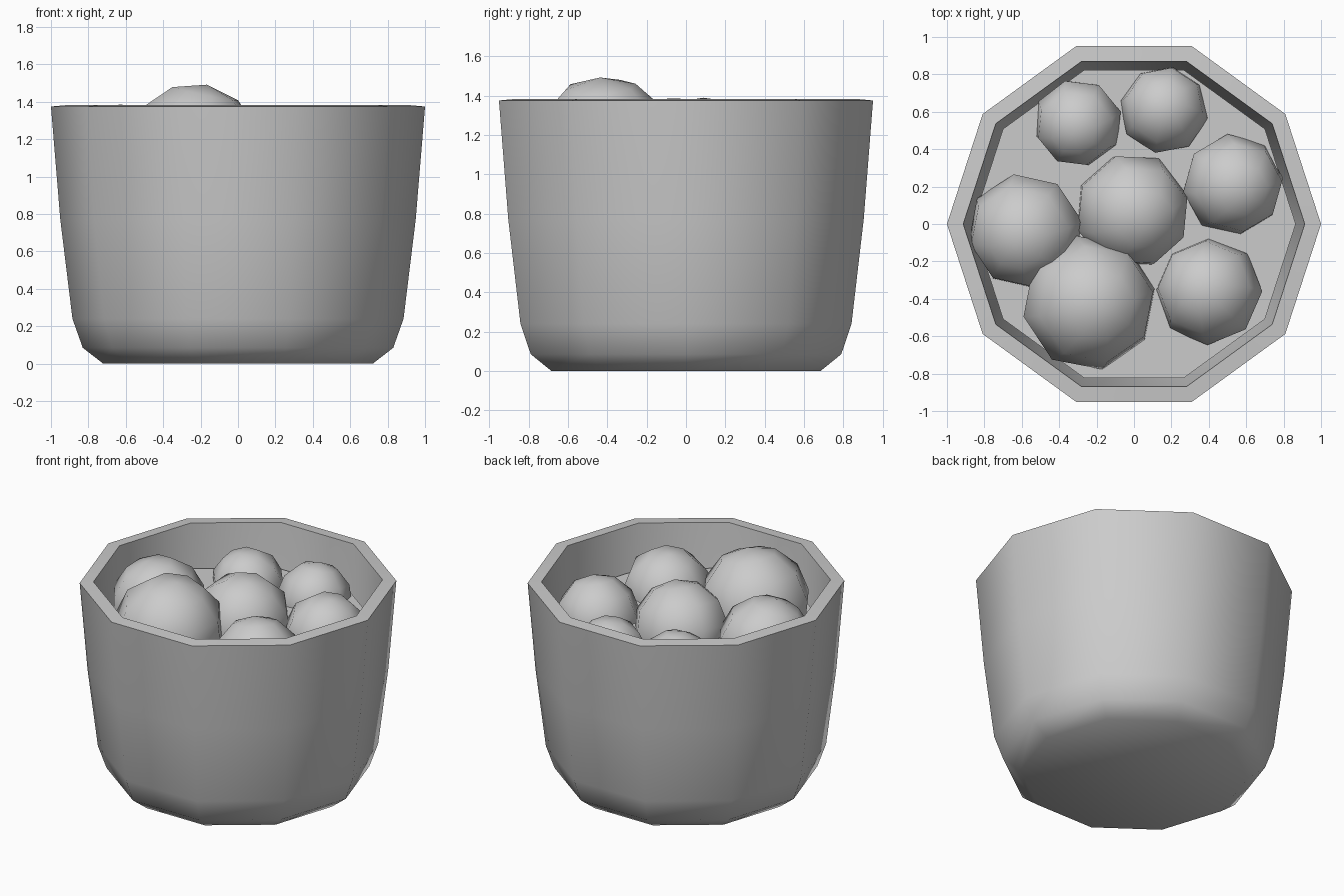
import bpy, bmesh
from math import cos, sin, tau, radians

if "Cube" in bpy.data.objects:
    bpy.data.objects.remove(bpy.data.objects["Cube"])

SIDES = 10


def make_object(name, bm, angle):
    bmesh.ops.recalc_face_normals(bm, faces=bm.faces)
    mesh = bpy.data.meshes.new(name)
    bm.to_mesh(mesh)
    bm.free()
    obj = bpy.data.objects.new(name, mesh)
    bpy.context.collection.objects.link(obj)
    bpy.ops.object.select_all(action='DESELECT')
    obj.select_set(True)
    bpy.context.view_layer.objects.active = obj
    bpy.ops.object.shade_smooth_by_angle(angle=radians(angle))
    return obj


def lathe(name, profile, angle=50):
    """Ten-sided turned shape, capped at both ends of its profile."""
    bm = bmesh.new()
    rings = [[bm.verts.new((r * cos(tau * i / SIDES), r * sin(tau * i / SIDES), z))
              for i in range(SIDES)] for r, z in profile]
    for a, b in zip(rings, rings[1:]):
        for i in range(SIDES):
            j = (i + 1) % SIDES
            bm.faces.new((a[i], a[j], b[j], b[i]))
    bm.faces.new(rings[0])
    bm.faces.new(rings[-1])
    return make_object(name, bm, angle)


# Thick-walled pot: outside from base to rim, then down the inside
lathe("bowl", [(0.72, 0), (0.83, 0.085), (0.885, 0.24), (0.95, 0.77), (1.0, 1.375),
               (0.913, 1.383), (0.865, 0.77), (0.80, 0.28), (0.74, 0.15), (0.64, 0.08)])

# Filling surface the balls rest in
lathe("filling", [(0.845, 0.85), (0.865, 1.085)])

# Low-poly balls: x, y, z, radius, tilt x, tilt y, spin
BALLS = [
    (-0.30, 0.54, 1.07, 0.24, 12, -10, 15),
    (0.16, 0.61, 1.07, 0.24, -10, 8, 33),
    (0.53, 0.21, 1.07, 0.275, 8, 12, 8),
    (0.40, -0.36, 1.07, 0.29, -8, -10, 0),
    (-0.01, 0.07, 1.08, 0.315, 15, 12, 20),
    (-0.58, -0.04, 1.08, 0.315, 8, -12, 10),
    (-0.24, -0.42, 1.135, 0.365, 5, 11, 12),
]
for n, (x, y, z, r, tx, ty, spin) in enumerate(BALLS, 1):
    bm = bmesh.new()
    bmesh.ops.create_uvsphere(bm, u_segments=8, v_segments=6, radius=r)
    ball = make_object(f"ball_{n}", bm, 60)
    ball.location = (x, y, z)
    ball.rotation_euler = (radians(tx), radians(ty), radians(spin))
